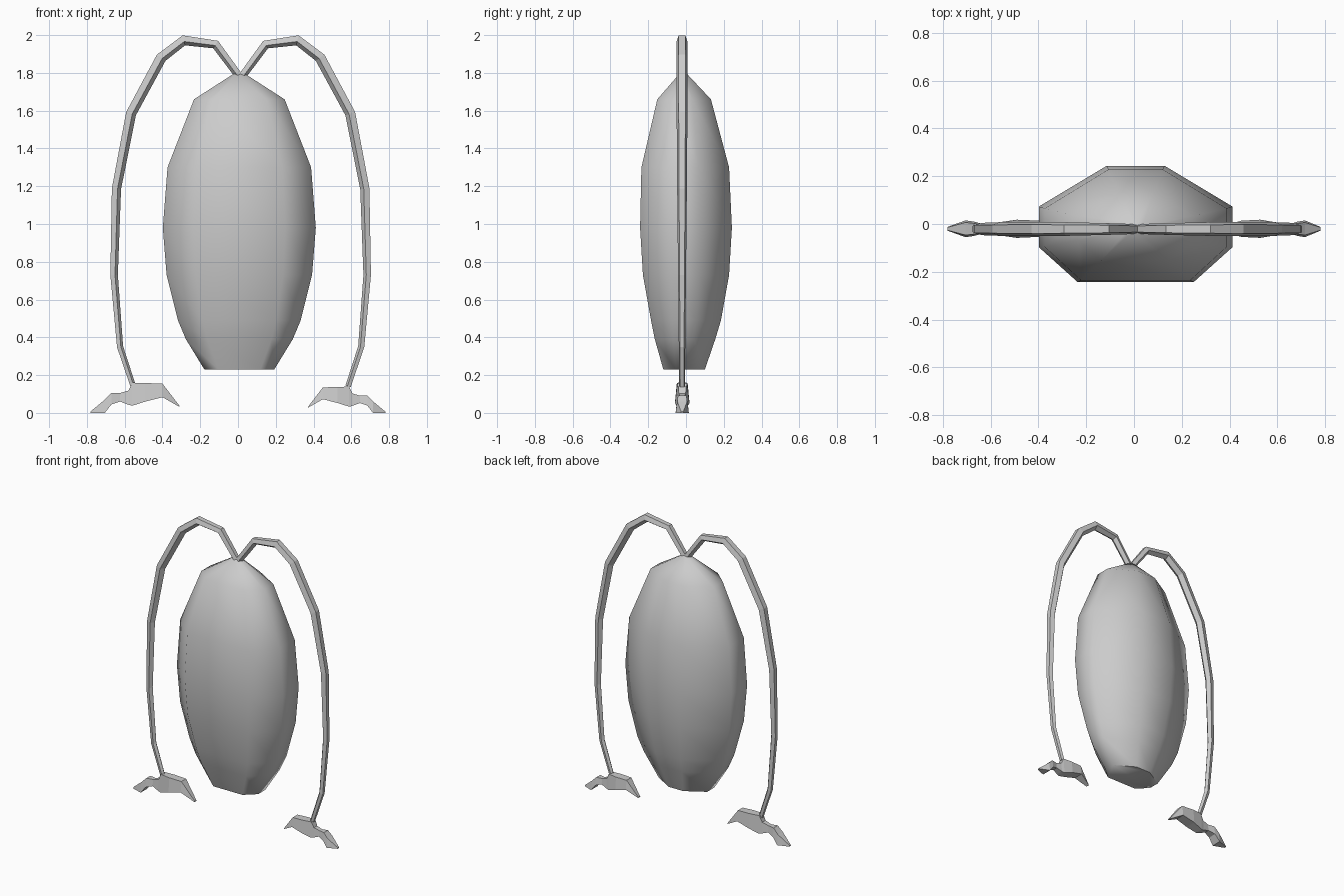
import bpy, bmesh, math
from mathutils import Vector

if "Cube" in bpy.data.objects:
    bpy.data.objects.remove(bpy.data.objects["Cube"])


def loft(name, rings, smooth=None):
    """Skin a list of equal-length point rings and cap both ends."""
    bm = bmesh.new()
    loops = [[bm.verts.new(p) for p in ring] for ring in rings]
    n = len(loops[0])
    for a, b in zip(loops, loops[1:]):
        for i in range(n):
            j = (i + 1) % n
            bm.faces.new((a[i], a[j], b[j], b[i]))
    bm.faces.new(loops[0])
    bm.faces.new(loops[-1])
    bmesh.ops.recalc_face_normals(bm, faces=bm.faces)
    me = bpy.data.meshes.new(name)
    bm.to_mesh(me)
    bm.free()
    ob = bpy.data.objects.new(name, me)
    bpy.context.collection.objects.link(ob)
    if smooth:
        bpy.context.view_layer.objects.active = ob
        ob.select_set(True)
        bpy.ops.object.shade_smooth_by_angle(angle=math.radians(smooth))
        ob.select_set(False)
    return ob


# Body: eight-sided pod, flattened front to back
octagon = [(1, -.4), (.6, -1), (-.6, -1), (-1, -.4),
           (-1, .3), (-.3, 1), (.3, 1), (1, .3)]
# z, half width, half depth, y centre
levels = [(.23, .185, .11, -.01), (.39, .283, .16, -.005), (.49, .325, .185, 0),
          (.73, .385, .228, 0), (.98, .405, .243, 0), (1.30, .38, .232, -.004),
          (1.66, .24, .142, -.01), (1.795, .03, .02, -.015)]
loft("body", [[(.007 + hx * u, cy + hy * v, z) for u, v in octagon]
              for z, hx, hy, cy in levels], smooth=62)

# Arms: five-sided tubes arching out from the top; x, z, radius
MID = .014
arm_path = [(.008, 1.785, .022), (.131, 1.952, .026), (.301, 1.975, .030),
            (.423, 1.882, .031), (.583, 1.585, .030), (.660, 1.187, .027),
            (.672, .73, .022), (.640, .35, .018), (.570, .14, .016)]


def arm_rings(side):
    pts = [Vector((x, z)) for x, z, r in arm_path]
    rings = []
    for i, (x, z, r) in enumerate(arm_path):
        t = (pts[min(i + 1, len(pts) - 1)] - pts[max(i - 1, 0)]).normalized()
        ring = []
        for k in range(5):
            a = math.radians(36 + 72 * k)
            out = r * math.cos(a)
            ring.append((MID + side * (x - t.y * out),
                         -.021 + r * math.sin(a), z + t.x * out))
        rings.append(ring)
    return rings


# Feet: flat angular hands; distance from centre, top z, bottom z, half depth
foot_path = [(.78, .008, 0, .008), (.705, .07, 0, .035), (.67, .105, .045, .03),
             (.625, .105, .06, .018), (.58, .118, .043, .024), (.56, .16, .038, .028),
             (.49, .158, .06, .038), (.40, .155, .083, .034), (.31, .038, .032, .012)]


def foot_rings(side, s):
    rings = []
    for u, top, bot, h in foot_path:
        x = side * (.78 + (u - .78) * s)
        rings.append([(x, -.02 - h * .75, top * s), (x, -.02 + h * .75, top * s),
                      (x, -.02 + h, bot * s), (x, -.02 - h, bot * s)])
    return rings


for label, side, scale in (("right", 1, .87), ("left", -1, 1)):
    loft(label + "_arm", arm_rings(side))
    loft(label + "_foot", foot_rings(side, scale))
